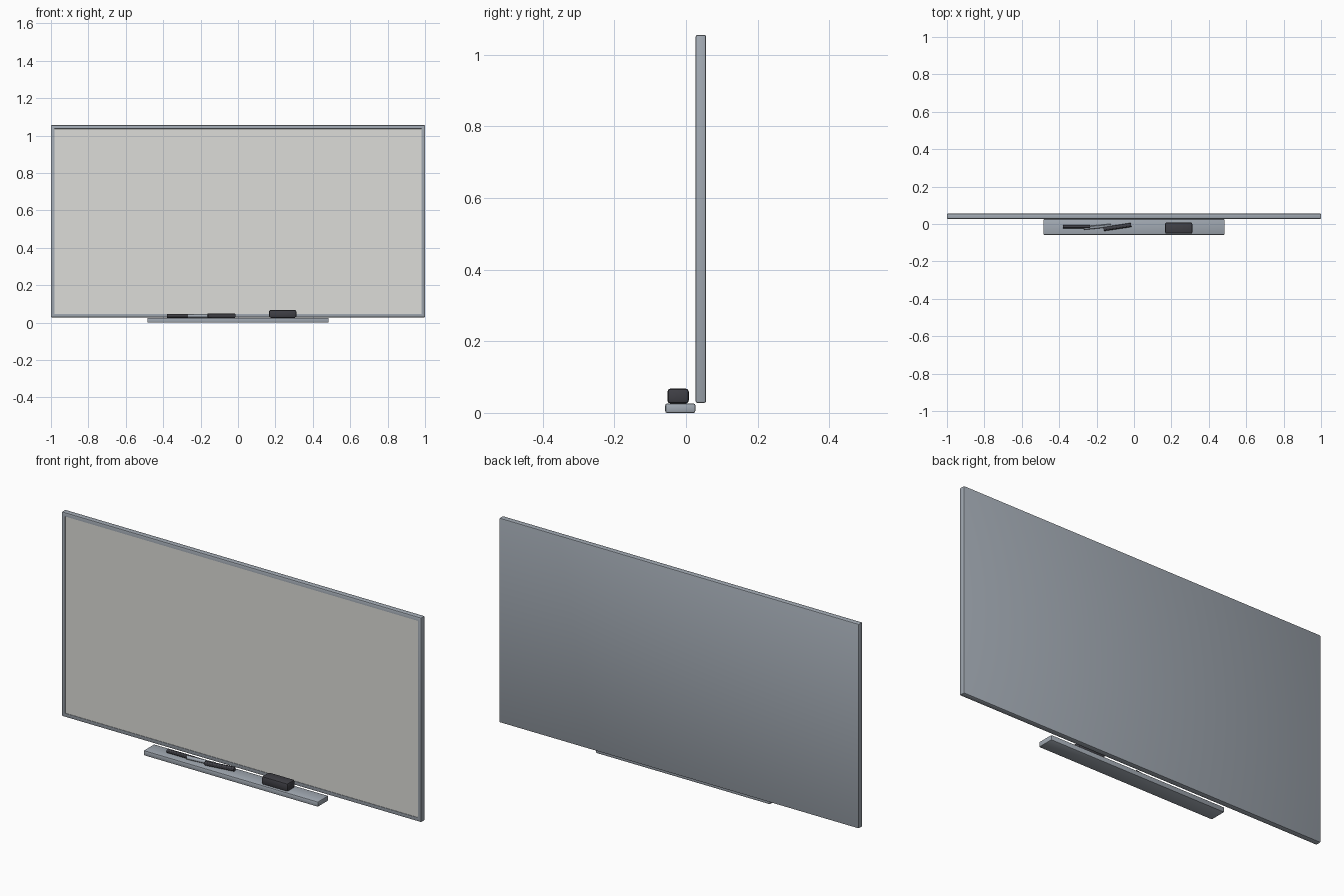
import bpy
import bmesh
import math
from mathutils import Matrix, Vector

cube = bpy.data.objects.get("Cube")
if cube:
    bpy.data.objects.remove(cube, do_unlink=True)


def material(name, rgb):
    mat = bpy.data.materials.new(name)
    mat.use_nodes = True
    colour = (*rgb, 1)
    mat.diffuse_color = colour
    mat.node_tree.nodes["Principled BSDF"].inputs["Base Color"].default_value = colour
    return mat


grey = material("aluminium grey", (0.36, 0.40, 0.45))
white = material("board white", (0.72, 0.72, 0.69))
black = material("charcoal", (0.05, 0.05, 0.06))


def finish(name, bm, mats):
    mesh = bpy.data.meshes.new(name)
    bm.to_mesh(mesh)
    bm.free()
    for mat in mats:
        mesh.materials.append(mat)
    obj = bpy.data.objects.new(name, mesh)
    bpy.context.collection.objects.link(obj)
    bpy.ops.object.select_all(action="DESELECT")
    obj.select_set(True)
    bpy.context.view_layer.objects.active = obj
    bpy.ops.object.shade_smooth_by_angle(angle=math.radians(30))
    return obj


def box(low, high, bevel):
    low, high = Vector(low), Vector(high)
    bm = bmesh.new()
    bmesh.ops.create_cube(bm, size=1, matrix=Matrix.Translation((low + high) / 2)
                          @ Matrix.Diagonal((*(high - low), 1)))
    bmesh.ops.bevel(bm, geom=bm.edges[:], offset=bevel, segments=2,
                    profile=0.5, affect="EDGES")
    return bm


# Board with its writing surface inset in the front of the frame
bm = box((-1, 0.027, 0.028), (1, 0.056, 1.056), 0.005)
bm.normal_update()
front = max((f for f in bm.faces if f.normal.y < -0.9), key=lambda f: f.calc_area())
bmesh.ops.inset_region(bm, faces=[front], thickness=0.02, depth=0)
bmesh.ops.inset_region(bm, faces=[front], thickness=0.0005, depth=-0.002)
front.material_index = 1
finish("board", bm, [grey, white])

# Tray and eraser
finish("tray", box((-0.485, -0.058, 0), (0.485, 0.026, 0.026), 0.005), [grey])
finish("eraser", box((0.166, -0.052, 0.026), (0.312, 0.008, 0.068), 0.009), [black])


# Markers lying on the tray
def marker(name, start, end, radius, mat):
    start = Vector((*start, 0.026 + radius))
    end = Vector((*end, 0.026 + radius))
    axis = end - start
    turn = axis.to_track_quat("Z", "Y").to_matrix().to_4x4()
    bm = bmesh.new()
    bmesh.ops.create_cone(bm, cap_ends=True, segments=12, radius1=radius,
                          radius2=radius, depth=axis.length,
                          matrix=Matrix.Translation((start + end) / 2) @ turn)
    finish(name, bm, [mat])


marker("left_marker", (-0.38, -0.015), (-0.235, -0.015), 0.01, black)
marker("middle_marker", (-0.267, -0.022), (-0.123, -0.008), 0.009, grey)
marker("right_marker", (-0.162, -0.027), (-0.015, -0.005), 0.011, black)
